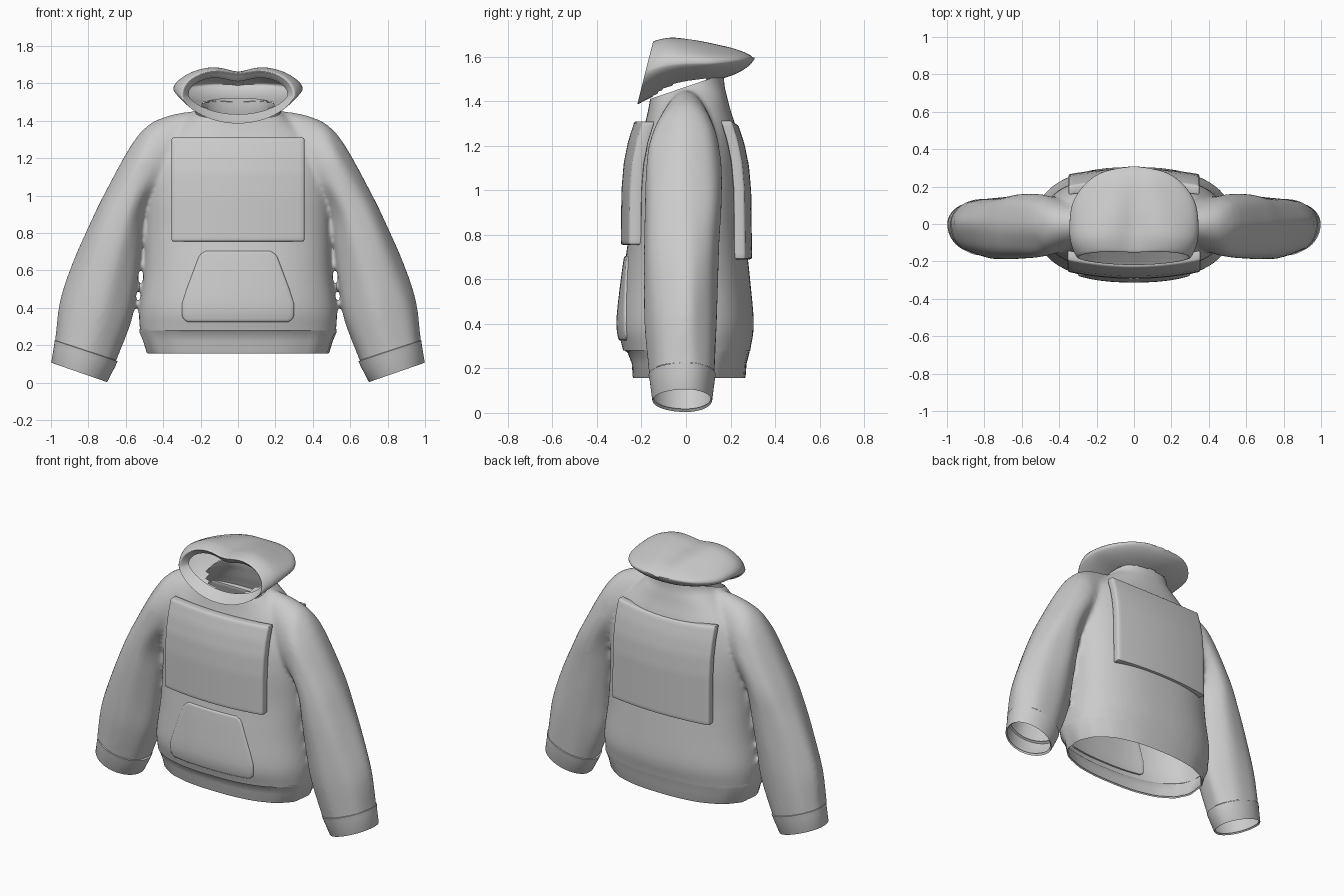
import bpy, bmesh, math
from mathutils import Vector

if "Cube" in bpy.data.objects:
    bpy.data.objects.remove(bpy.data.objects["Cube"])

fabric = bpy.data.materials.new("grey_fabric")
fabric.diffuse_color = (0.6, 0.6, 0.6, 1)
fabric.use_nodes = True
fabric.node_tree.nodes["Principled BSDF"].inputs["Base Color"].default_value = fabric.diffuse_color


def resample(rows, n):
    """Smooth (Catmull-Rom) interpolation between rows of numbers."""
    out = []
    for i in range(len(rows) - 1):
        p = [rows[max(0, min(len(rows) - 1, i + k))] for k in (-1, 0, 1, 2)]
        for s in range(n):
            t = s / n
            out.append([0.5 * (2 * b + (c - a) * t + (2 * a - 5 * b + 4 * c - d) * t * t
                               + (3 * b - a - 3 * c + d) * t ** 3) for a, b, c, d in zip(*p)])
    return out + [list(rows[-1])]


def make(name, bm):
    bmesh.ops.recalc_face_normals(bm, faces=bm.faces)
    me = bpy.data.meshes.new(name)
    bm.to_mesh(me)
    bm.free()
    me.materials.append(fabric)
    ob = bpy.data.objects.new(name, me)
    bpy.context.collection.objects.link(ob)
    return ob


def loft(bm, rings, caps=(False, False)):
    vs = [[bm.verts.new(p) for p in r] for r in rings]
    n = len(rings[0])
    for a, b in zip(vs, vs[1:]):
        for i in range(n):
            bm.faces.new((a[i], a[(i + 1) % n], b[(i + 1) % n], b[i]))
    for flag, r in zip(caps, (vs[0], vs[-1])):
        if flag:
            bm.faces.new(r)


def finish(ob, angle=50):
    bpy.ops.object.select_all(action='DESELECT')
    bpy.context.view_layer.objects.active = ob
    ob.select_set(True)
    for m in list(ob.modifiers):
        bpy.ops.object.modifier_apply(modifier=m.name)
    bpy.ops.object.shade_smooth_by_angle(angle=math.radians(angle))


def power(v, e):
    return math.copysign(abs(v) ** e, v)


ANG = [2 * math.pi * i / 64 for i in range(64)]
EXP = 2.4

# torso profile: height, half width, front depth, back depth
TORSO = resample([(.22, .515, .27, .28), (.29, .525, .285, .29), (.40, .528, .305, .305),
                  (.6, .503, .285, .288), (.8, .497, .258, .268), (1.0, .497, .25, .26),
                  (1.15, .48, .23, .245), (1.28, .42, .19, .225), (1.36, .34, .17, .20),
                  (1.42, .27, .16, .185), (1.48, .21, .15, .172), (1.62, .195, .15, .168)], 4)


def section(z, hw, f, b, rib=0):
    ring = []
    for t in ANG:
        c, s = power(math.cos(t), 2 / EXP), power(math.sin(t), 2 / EXP)
        k = 1 + rib * math.sin(16 * t) * abs(math.cos(t))
        ring.append((hw * c * k, (b if s > 0 else f) * s * k, z))
    return ring


# sleeve profile: outer x z, inner x z, front depth, back depth
SLEEVE = resample([(.16, 1.46, .16, 1.02, .09, .09), (.38, 1.425, .34, .98, .14, .13),
                   (.53, 1.325, .45, .95, .175, .155), (.71, 1.015, .495, .87, .185, .16),
                   (.805, .82, .515, .70, .19, .15), (.885, .63, .54, .50, .187, .142),
                   (.95, .43, .57, .33, .182, .137), (.978, .23, .648, .12, .165, .13),
                   (.99, .16, .67, .05, .16, .125)], 5)


def sleeve_ring(row, side, fold=0.0):
    ox, oz, ix, iz, f, b = row
    ring = []
    for t in ANG:
        c, s = math.cos(t), math.sin(t)
        k = 1 + fold * (math.sin(7 * t + 2 * oz) + .7 * math.sin(4 * t - 9 * oz))
        x = (ox + ix) / 2 + (ox - ix) / 2 * c * k
        z = (oz + iz) / 2 + (oz - iz) / 2 * c * k
        ring.append((side * x, (b if s > 0 else f) * s * k, z))
    return ring


# body and sleeves fused into one soft shell
bm = bmesh.new()
loft(bm, [section(*r) for r in TORSO], (True, True))
for side in (-1, 1):
    loft(bm, [sleeve_ring(r, side, .014 if r[0] > .5 else 0) for r in SLEEVE], (True, True))
body = make("jacket_body", bm)
m = body.modifiers.new("fuse", 'REMESH')
m.mode, m.voxel_size = 'VOXEL', .013
m = body.modifiers.new("soften", 'SMOOTH')
m.factor, m.iterations = .5, 8
finish(body)

# open the waist, the neck and the sleeve ends
bm = bmesh.new()
bm.from_mesh(body.data)


def trim(test, co, no):
    faces = [f for f in bm.faces if test(f.calc_center_median())]
    geom = faces + list({e for f in faces for e in f.edges}) + list({v for f in faces for v in f.verts})
    bmesh.ops.bisect_plane(bm, geom=geom, plane_co=co, plane_no=no, clear_outer=True)


trim(lambda c: abs(c.x) < .57 and c.z < .34, (0, 0, .28), (0, 0, -1))
trim(lambda c: abs(c.x) < .3 and c.z > 1.3, (0, 0, 1.465), (0, -.34, 1))
for side in (-1, 1):
    trim(lambda c: c.x * side > .58 and c.z < .34, (side * .81, 0, .172), (side * .31, 0, -.95))
bm.to_mesh(body.data)
bm.free()
finish(body)

# waistband with gathered ribs
bm = bmesh.new()
loft(bm, [section(*r) for r in ((.275, .51, .27, .28, 0), (.288, .527, .28, .288, 0), (.27, .527, .262, .285, .004),
                                (.22, .503, .243, .272, .01), (.165, .488, .24, .268, .008),
                                (.157, .482, .237, .265, .008), (.165, .475, .23, .26, .008))])
finish(make("waistband", bm), 60)

# cuffs
for side, label in ((-1, "left"), (1, "right")):
    bm = bmesh.new()
    rows = ((.965, .225, .66, .125, .155, .12), (.981, .226, .644, .114, .168, .133),
            (.983, .20, .655, .09, .163, .129), (.998, .112, .697, .008, .152, .118),
            (.996, .106, .702, .004, .15, .116), (.985, .112, .71, .018, .144, .11))
    loft(bm, [sleeve_ring(r, side) for r in rows])
    finish(make("cuff_" + label, bm), 60)

# hood: centre y, half width, bottom, top, tilt
HOOD = resample([(-.13, .265, 1.435, 1.64, .2), (-.165, .285, 1.40, 1.668, .24), (-.178, .305, 1.387, 1.685, .25),
                 (-.1, .338, 1.43, 1.69, .22), (0, .345, 1.465, 1.675, .15), (.12, .325, 1.488, 1.655, .1),
                 (.22, .255, 1.52, 1.64, .05), (.28, .16, 1.557, 1.623, 0), (.308, .02, 1.59, 1.603, 0)], 5)
rings = []
for y, hw, zb, zt, k in HOOD:
    ring = []
    for t in ANG:
        x, s = hw * math.cos(t), math.sin(t)
        h = (zt - zb) / 2 * (s ** .9 if s > 0 else power(s, 1.35))
        if s > 0:  # slack folds along the crown
            h += s * (.012 * math.sin(11 * abs(x) + 9 * y) - .018 * math.exp(-(x / .08) ** 2))
        ring.append((x, y + k * h, (zt + zb) / 2 + h))
    rings.append(ring)
bm = bmesh.new()
loft(bm, rings, (False, True))
# neck hole in the underside
hole = [f for f in bm.faces if f.calc_center_median().z < 1.53
        and (f.calc_center_median().x / .2) ** 2 + ((f.calc_center_median().y - .01) / .16) ** 2 < 1]
bmesh.ops.delete(bm, geom=hole, context='FACES')
finish(make("hood", bm), 70)


def lerp_table(table, z, col):
    for a, b in zip(table, table[1:]):
        if z <= b[0]:
            t = max(0, (z - a[0]) / (b[0] - a[0]))
            return a[col] + (b[col] - a[col]) * t
    return table[-1][col]


def patch(name, point, thick, nx=24, nz=24):
    """Curved sheet from point(u, v), thickened toward the body with soft edges."""
    bm = bmesh.new()
    vs = [[bm.verts.new(point(i / nx * 2 - 1, j / nz)) for i in range(nx + 1)] for j in range(nz + 1)]
    for j in range(nz):
        for i in range(nx):
            bm.faces.new((vs[j][i], vs[j][i + 1], vs[j + 1][i + 1], vs[j + 1][i]))
    bmesh.ops.recalc_face_normals(bm, faces=bm.faces)
    inward = 1 if point(0, .5)[1] < 0 else -1
    ext = bmesh.ops.extrude_face_region(bm, geom=bm.faces[:])
    for v in [g for g in ext["geom"] if isinstance(g, bmesh.types.BMVert)]:
        v.co.y += inward * thick
    bmesh.ops.recalc_face_normals(bm, faces=bm.faces)
    ob = make(name, bm)
    m = ob.modifiers.new("edge", 'BEVEL')
    m.width, m.segments, m.angle_limit = .009, 2, math.radians(50)
    finish(ob, 45)


# chest and back panels
PANEL = [(.6, .295), (1.0, .29), (1.12, .28), (1.22, .26), (1.32, .228)]
patch("chest_panel", lambda u, v: (.355 * u, -lerp_table(PANEL, .755 + .555 * v, 1) + .3 * (.355 * u) ** 2,
                                   .755 + .555 * v), .055)
patch("back_panel", lambda u, v: (.35 * u, lerp_table(PANEL, .69 + .62 * v, 1) + .003 - .25 * (.35 * u) ** 2,
                                  .69 + .625 * v - .02 * (1 - u * u) * v), .05)

# front pocket following the torso
POCKET = [(.325, .27), (.345, .298), (.42, .30), (.5, .275), (.66, .215), (.685, .205), (.705, .17)]


def pocket_point(u, v):
    z = .325 + .38 * v
    x = u * lerp_table(POCKET, z, 1)
    hw, f = lerp_table(TORSO, z, 1), lerp_table(TORSO, z, 2)
    return (x, -f * (1 - abs(x / hw) ** EXP) ** (1 / EXP) - .008, z)


patch("front_pocket", pocket_point, .02)
